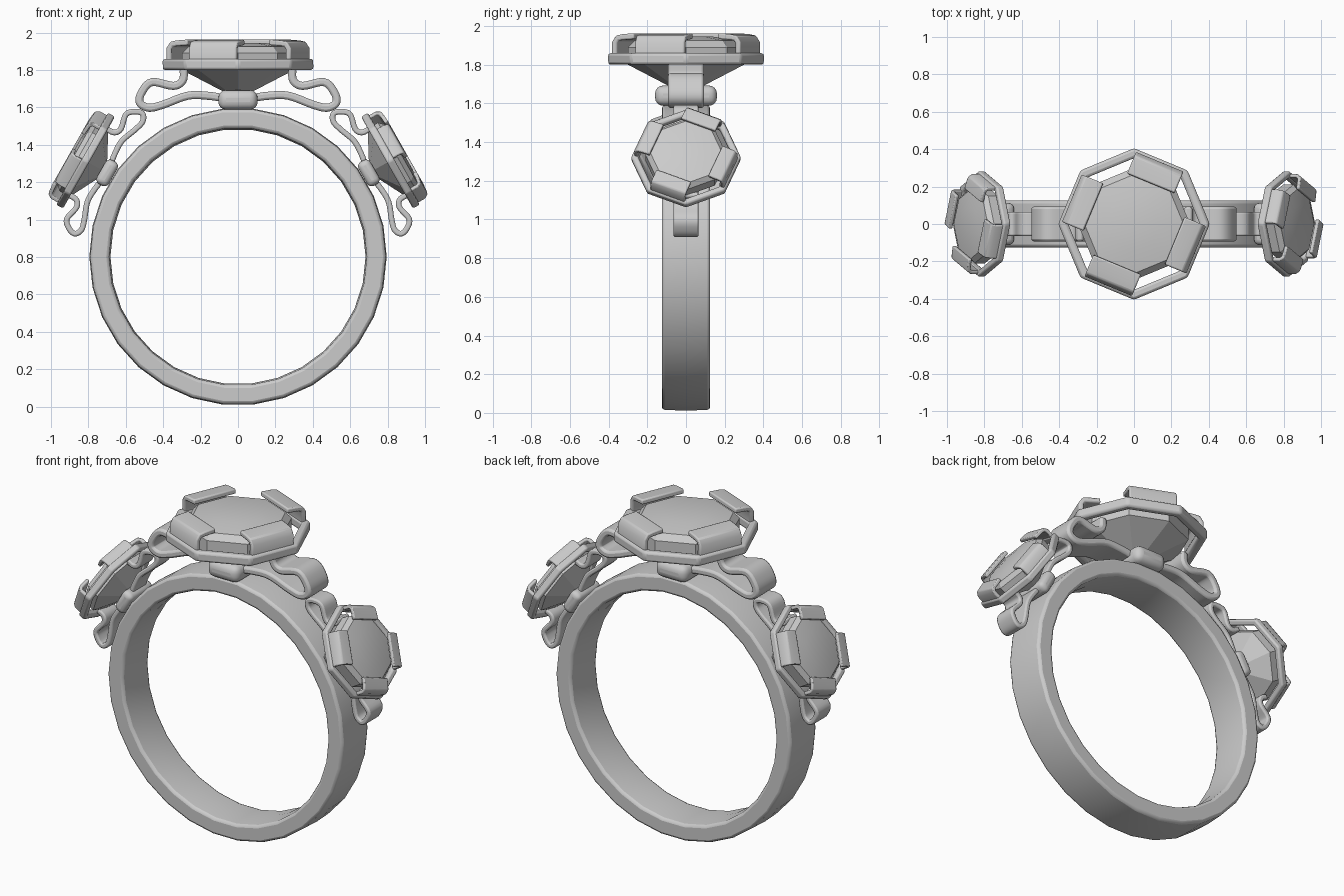
import bpy, bmesh, math
from mathutils import Matrix, Vector

if "Cube" in bpy.data.objects:
    bpy.data.objects.remove(bpy.data.objects["Cube"])

metal = bpy.data.materials.new("grey metal")
metal.diffuse_color = (0.6, 0.6, 0.6, 1)
metal.use_nodes = True
metal.node_tree.nodes["Principled BSDF"].inputs["Base Color"].default_value = metal.diffuse_color


def make(name, bm, mat=Matrix(), angle=35, bevel=0, segs=2):
    """Turn a bmesh into a placed, bevelled, shaded object."""
    bmesh.ops.remove_doubles(bm, verts=bm.verts, dist=1e-5)
    bmesh.ops.recalc_face_normals(bm, faces=bm.faces)
    me = bpy.data.meshes.new(name)
    bm.to_mesh(me)
    bm.free()
    me.materials.append(metal)
    ob = bpy.data.objects.new(name, me)
    bpy.context.collection.objects.link(ob)
    ob.matrix_world = mat
    if bevel:
        b = ob.modifiers.new("round", "BEVEL")
        b.width, b.segments, b.limit_method = bevel, segs, "ANGLE"
        b.angle_limit = math.radians(40)
    bpy.ops.object.select_all(action="DESELECT")
    bpy.context.view_layer.objects.active = ob
    ob.select_set(True)
    bpy.ops.object.shade_smooth_by_angle(angle=math.radians(angle))
    return ob


def lathe(profile, sides, closed):
    """Rings of (radius, height) around z, skinned together."""
    bm = bmesh.new()
    rings = [[bm.verts.new((r * math.cos(2 * math.pi * i / sides),
                            r * math.sin(2 * math.pi * i / sides), z))
              for i in range(sides)] for r, z in profile]
    pairs = list(zip(rings, rings[1:] + (rings[:1] if closed else [])))
    pairs = pairs if closed else pairs[:len(rings) - 1]
    for a, b in pairs:
        for i in range(sides):
            j = (i + 1) % sides
            bm.faces.new((a[i], a[j], b[j], b[i]))
    if not closed:
        bm.faces.new(rings[0])
        bm.faces.new(rings[-1])
    return bm


def smooth_path(pts, steps):
    """Catmull-Rom curve through 2D points."""
    p = [Vector(q) for q in pts]
    p = [2 * p[0] - p[1]] + p + [2 * p[-1] - p[-2]]
    out = []
    for i in range(1, len(p) - 2):
        a, b, c, d = p[i - 1:i + 3]
        for s in range(steps):
            t = s / steps
            out.append(0.5 * (2 * b + (c - a) * t + (2 * a - 5 * b + 4 * c - d) * t * t
                              + (3 * b - a - 3 * c + d) * t ** 3))
    return out + [p[-2]]


def strip(path, thick, width):
    """Thick ribbon following a path in xz, extruded along y."""
    bm = bmesh.new()
    rows = []
    for i, p in enumerate(path):
        d = (path[min(i + 1, len(path) - 1)] - path[max(i - 1, 0)]).normalized()
        n = Vector((-d.y, d.x)) * thick / 2
        rows.append([bm.verts.new((q.x, y, q.y)) for q, y in
                     ((p + n, -width / 2), (p + n, width / 2),
                      (p - n, width / 2), (p - n, -width / 2))])
    for a, b in zip(rows, rows[1:]):
        for i in range(4):
            j = (i + 1) % 4
            bm.faces.new((a[i], a[j], b[j], b[i]))
    bm.faces.new(rows[0])
    bm.faces.new(rows[-1])
    return bm


def setting(prefix, place):
    """Gem, octagonal frame, claws and bow; heights are relative to the frame."""
    # faceted gem: pavilion, girdle, crown and table
    make(prefix + "_gem", lathe([(0.05, -0.16), (0.30, -0.03), (0.30, 0.06),
                                 (0.265, 0.095), (0.14, 0.115)], 8, False), place, 20)
    # octagonal frame
    make(prefix + "_frame", lathe([(0.405, -0.03), (0.405, 0.03),
                                   (0.352, 0.03), (0.352, -0.03)], 8, True),
         place, 35, 0.014)
    # four folded claws on alternate sides
    bend = [Vector(q) for q in ((0.345, 0.0), (0.345, 0.085), (0.33, 0.108),
                                (0.30, 0.113), (0.235, 0.118))]
    for k in range(4):
        turn = Matrix.Rotation(math.radians(67.5 + 90 * k), 4, "Z")
        make(f"{prefix}_claw_{k + 1}", strip(bend, 0.03, 0.275), place @ turn, 40, 0.008)
    # ribbon loops either side of the knot
    loop = smooth_path([(0.29, -0.02), (0.295, -0.085), (0.345, -0.115), (0.46, -0.095),
                        (0.515, -0.15), (0.525, -0.205), (0.475, -0.232), (0.40, -0.215),
                        (0.27, -0.168), (0.16, -0.168), (0.05, -0.185)], 5)
    for side, turn in (("right", 0), ("left", math.pi)):
        make(f"{prefix}_bow_{side}", strip(loop, 0.043, 0.185),
             place @ Matrix.Rotation(turn, 4, "Z"), 40, 0.014)
    # knot wrapped round the middle of the bow
    bm = bmesh.new()
    bmesh.ops.create_cube(bm, size=1, matrix=Matrix.Translation((0, 0, -0.19))
                          @ Matrix.Diagonal((0.21, 0.32, 0.105, 1)))
    make(prefix + "_knot", bm, place, 40, 0.042, 4)


# finger band
make("band", lathe([(0.79, -0.125), (0.795, 0), (0.79, 0.125), (0.69, 0.125),
                    (0.682, 0), (0.69, -0.125)], 30, True),
     Matrix.Translation((0, 0, 0.802)) @ Matrix.Rotation(math.pi / 2, 4, "X"), 35, 0.015)

# large centre setting and two smaller ones tilted onto the shoulders
setting("centre", Matrix.Translation((0, 0, 1.83)))
for name, s in (("right", 1), ("left", -1)):
    setting(name, Matrix.Translation((s * 0.815, 0, 1.315))
            @ Matrix.Rotation(s * math.radians(60.5), 4, "Y") @ Matrix.Scale(0.7, 4))
